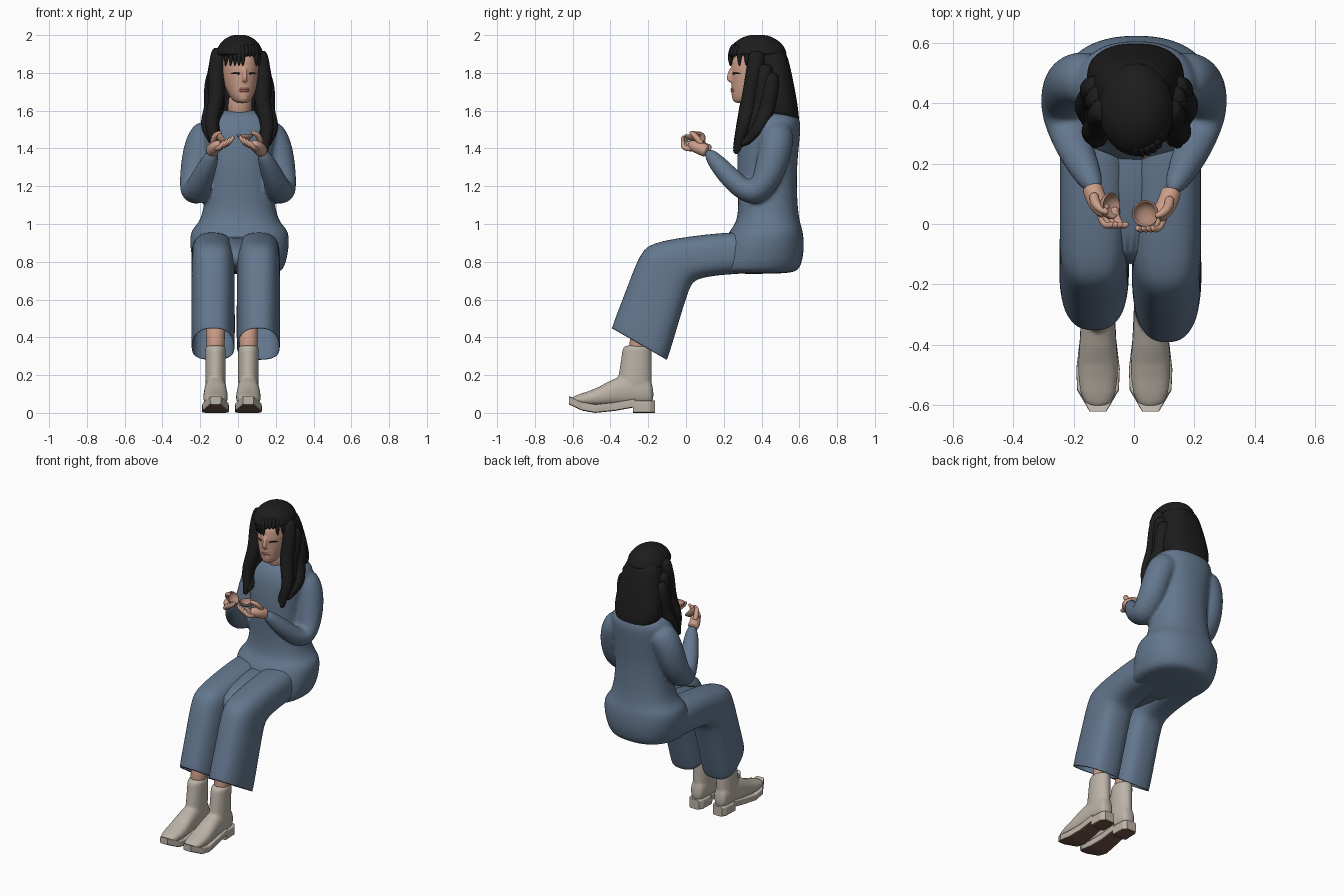
import bpy, bmesh
from math import sin, cos, tau, pi, radians, copysign, sqrt
from mathutils import Vector, Matrix

cube = bpy.data.objects.get("Cube")
if cube:
    bpy.data.objects.remove(cube, do_unlink=True)

SEGMENTS = 24
SIDES = {"left": 1, "right": -1}


def material(name, *colour):
    mat = bpy.data.materials.new(name)
    mat.use_nodes = True
    mat.diffuse_color = (*colour, 1)
    shader = mat.node_tree.nodes["Principled BSDF"]
    shader.inputs["Base Color"].default_value = (*colour, 1)
    return mat


cloth = material("dusty blue cloth", .125, .185, .27)
skin = material("skin", .6, .34, .25)
black = material("black hair", .012, .012, .012)
leather = material("cream leather", .5, .45, .39)
brown = material("brown sole", .16, .085, .065)
rose = material("lip", .42, .17, .14)
clay = material("clay cup", .42, .24, .18)


def ring(start, end, x, width, power=2, narrowing=0):
    """Superellipse spanning two (y, z) points of the side plane, centred on x."""
    start, end = Vector((x, *start)), Vector((x, *end))
    points = []
    for step in range(SEGMENTS):
        angle = tau * step / SEGMENTS
        across, along = (copysign(abs(value) ** (2 / power), value) for value in (cos(angle), sin(angle)))
        centre = (start + end) / 2 + (start - end) / 2 * along
        points.append(centre + Vector((width * across * (1 - narrowing * along), 0, 0)))
    return points


def levels(rows, x=0, power=2):
    """Horizontal rings from rows of height, front, back, half width."""
    return [ring((front, z), (back, z), x, width, power) for z, front, back, width in rows]


def slices(rows, x=0, power=2):
    """Upright rings from rows of y, top, bottom, half width."""
    return [ring((y, top), (y, bottom), x, width, power) for y, top, bottom, width in rows]


def bend(start, middle, end, side=1, wave=0, steps=8):
    """Points along a quadratic curve, with an optional sideways wave."""
    points = []
    for step in range(steps + 1):
        t = step / steps
        first, second = Vector(start).lerp(middle, t), Vector(middle).lerp(end, t)
        point = first.lerp(second, t)
        point.x += wave * sin(t * pi * 4)
        point.x *= side
        points.append(point)
    return points


def tube(points, radius, tip=1):
    """Round rings along a path whose radius eases towards the tip."""
    points = [Vector(point) for point in points]
    run = (points[-1] - points[0]).normalized()
    reference = Vector((0, 0, 1)) if abs(run.x) > .8 else Vector((1, 0, 0))
    last = len(points) - 1
    rings = []
    for index, point in enumerate(points):
        tangent = points[min(index + 1, last)] - points[max(index - 1, 0)]
        u = tangent.cross(reference).normalized()
        v = tangent.cross(u).normalized()
        size = radius * (1 - (1 - tip) * (index / last) ** 3)
        turns = [tau * step / SEGMENTS for step in range(SEGMENTS)]
        rings.append([point + size * (u * cos(turn) + v * sin(turn)) for turn in turns])
    return rings


def build(name, lofts, mat, rounding=1, voxel=0, shell=0, place=Matrix()):
    """Skin each stack of rings, then round, fuse or thicken it with modifiers."""
    bm = bmesh.new()
    for rings in lofts:
        rows = [[bm.verts.new(point) for point in points] for points in rings]
        for low, high in zip(rows, rows[1:]):
            for k in range(SEGMENTS):
                bm.faces.new((low[k - 1], low[k], high[k], high[k - 1]))
        bm.faces.new(rows[0])
        if not shell:
            bm.faces.new(rows[-1])
    bm.transform(place)
    bmesh.ops.recalc_face_normals(bm, faces=bm.faces)
    mesh = bpy.data.meshes.new(name)
    bm.to_mesh(mesh)
    bm.free()
    mesh.materials.append(mat)
    obj = bpy.data.objects.new(name, mesh)
    bpy.context.scene.collection.objects.link(obj)
    if shell:
        obj.modifiers.new("Thickness", 'SOLIDIFY').thickness = shell
    if rounding:
        mesh.shade_smooth()
        subdivision = obj.modifiers.new("Round", 'SUBSURF')
        subdivision.levels = subdivision.render_levels = rounding
    if voxel:
        fuse = obj.modifiers.new("Fuse", 'REMESH')
        fuse.mode, fuse.voxel_size, fuse.use_smooth_shade = 'VOXEL', voxel, True
        obj.modifiers.new("Soften", 'SMOOTH').iterations = 4
    return obj


# Sweater with hips and both sleeves fused
torso = levels([(.735, .16, .56, .2), (.76, .14, .61, .24), (.87, .18, .63, .265), (.97, .23, .62, .265),
                (1, .265, .605, .215), (1.1, .28, .59, .185), (1.3, .265, .585, .175),
                (1.5, .28, .61, .205), (1.57, .32, .605, .2), (1.61, .36, .54, .08)], .008, 2.3)
sleeves = [tube([(s * x, y, z) for x, y, z in ((.13, .48, 1.51), (.2, .485, 1.44), (.225, .44, 1.25),
                                              (.23, .36, 1.14), (.2, .25, 1.22), (.12, .1, 1.4))], .09, .42)
           for s in SIDES.values()]
build("sweater", [torso] + sleeves, cloth, rounding=2, voxel=.011)

# Wide trouser legs, open at the hem, with cloth bridging the lap
leg = [((.46, .96), (.46, .74)), ((.2, .96), (.2, .735)), ((-.17, .91), (.05, .71)),
       ((-.24, .86), (.02, .67)), ((-.31, .67), (-.035, .49)), ((-.4, .44), (-.1, .27))]
for label, side in SIDES.items():
    rings = []
    for index, ((y, z), lower) in enumerate(leg):
        lag = index * .008 if side < 0 else 0
        rings.append(ring((y + lag, z), lower, side * .12 - .012, .114, 2.6, index * .03))
    build(label + "_trouser_leg", [rings], cloth, rounding=2, shell=.008)
build("lap", [slices([(.42, .95, .75, .14), (.1, .93, .745, .12), (-.14, .87, .76, .06)], -.012, 2.5)], cloth)

# Boots, soles and shins
shaft = [(z, z * .15 - .387, -.18, .055) for z in (.36, .34, .25, .17, .1)]
foot = [(-.17, .15, .04, .035), (-.21, .21, .04, .054), (-.36, .205, .04, .057),
        (-.46, .13, .03, .069), (-.57, .1, .04, .063), (-.612, .08, .05, .03)]
heel = [(y, .065, 0, width) for y, width in ((-.165, .035), (-.19, .052), (-.28, .055))]
tread = [(y, low + .045, low, width) for y, low, width in
         ((-.27, .03, .055), (-.38, .01, .06), (-.48, 0, .072), (-.55, .012, .069), (-.62, .045, .028))]
for label, side in SIDES.items():
    x = side * .087 - .032
    build(label + "_boot", [levels(shaft, x), slices(foot, x, 2.3)], leather, voxel=.008)
    sole = build(label + "_sole", [slices(heel, x, 7), slices(tread, x, 7)], leather, rounding=0)
    sole.data.materials.append(brown)
    for face in sole.data.polygons:
        face.material_index = int(face.normal.z < -.6)
    build(label + "_shin", [tube([(x, -.26, .3), (x, -.25, .4), (x, -.17, .65)], .05)], skin)

# Head, turned slightly to its left
turned = (Matrix.Translation((.01, .38, 0)) @ Matrix.Rotation(radians(10), 4, 'Z')
          @ Matrix.Translation((0, -.38, 0)))
skull = levels([(1.638, .26, .35, .028), (1.655, .24, .4, .05), (1.7, .238, .45, .077), (1.78, .237, .5, .099),
                (1.86, .232, .52, .102), (1.95, .28, .5, .08)])
nose = tube([(0, .242, 1.83), (0, .226, 1.785), (0, .222, 1.768), (0, .24, 1.755)], .012, 1.3)
ears = [tube(bend((.095, .41, 1.74), (.115, .415, 1.77), (.1, .425, 1.82), s), .015) for s in SIDES.values()]
build("head", [skull, nose] + ears, skin, voxel=.006, place=turned)
build("neck", [tube([(0, .44, 1.5), (.01, .4, 1.63), (.015, .39, 1.7)], .064)], skin)


def face_front(x):
    """Depth of the face surface at a sideways offset."""
    return .376 - .138 * sqrt(1 - (x / .103) ** 2)


lips = [tube(bend((-.03, .256, z), (0, .224, z), (.03, .256, z)), .006) for z in (1.705, 1.715)]
build("lips", lips, rose, place=turned)
lashes = [tube([(s * x, face_front(x), 1.8 - abs(x - .045) / 5) for x in (.024, .035, .055, .07)], .005, .5)
          for s in SIDES.values()]
build("eyelashes", lashes, black, place=turned)

# Hair: domed crown, back, fringe and long wavy locks
crown = []
for step in range(7):
    rise, spread = sin(step / 4.5), cos(step / 4.5)
    crown.append((1.885 + rise * .12, .38 - spread * .16, .38 + spread * .157, spread * .128))
build("hair_crown", [levels(crown, .008)], black, rounding=2)
build("hair_back", [levels([(1.95, .3, .52, .1), (1.85, .35, .55, .132), (1.7, .385, .58, .158),
                            (1.58, .385, .6, .17), (1.5, .46, .6, .09)], .005, 2.4)], black, rounding=2)
fringe = []
for strand in range(10):
    x = (strand - 4.5) * .02
    y, tip = face_front(x), 1.885 if 4 < strand < 8 else 1.835
    fringe.append(tube(bend((x * .8, y + .02, 1.95), (x, y - .016, 1.9), (x, y - .004, tip), steps=4), .016, .2))
build("fringe", fringe, black, place=turned)
locks = [((.1, .38, 1.92), (.15, .32, 1.53), (.14, .26, 1.37)),
         ((.115, .42, 1.85), (.14, .39, 1.5), (.12, .26, 1.4)),
         ((.12, .45, 1.8), (.18, .45, 1.5), (.155, .29, 1.42))]
for label, side in SIDES.items():
    strands = [tube(bend(*lock, side, .008, 12), .044, .3) for lock in locks]
    build(label + "_locks", strands, black, place=Matrix.Translation((.008, 0, .008 - side * .008)))

# Cupped hands
for label, side in SIDES.items():
    digits = [tube(bend((.125, .115, 1.385), (.11, .05, 1.41), (.075, .025, 1.42), side), .034, .7),
              tube(bend((.118, .085, 1.42), (.12, .04, 1.48), (.07, .025, 1.485), side), .016, .5)]
    for finger in range(4):
        inward, up = finger * .016, finger * .008
        digits.append(tube(bend((.1 - inward, .045, 1.4 + up), (.09 - inward, -.035, 1.39 + up),
                                (.055 - inward, -.012, 1.442 + up), side), .014, .6))
    build(label + "_hand", digits, skin, place=Matrix.Translation((side * .007 - .007, .006 - side * .006, 0)))

# Two small cups, one level and one tipped
outside = [(-cos(step / 4) * .04, sin(step / 4) * .046) for step in range(1, 7)]
inside = [(z * .8, radius * .85) for z, radius in reversed(outside)]
bowl = levels([(z, -radius, radius, radius) for z, radius in outside + inside])
build("left_cup", [bowl], clay, place=Matrix.Translation((.037, .035, 1.478)))
tipped = Matrix.Translation((-.072, .06, 1.46)) @ Matrix.Rotation(radians(50), 4, 'Y')
build("right_cup", [bowl], clay, place=tipped)
